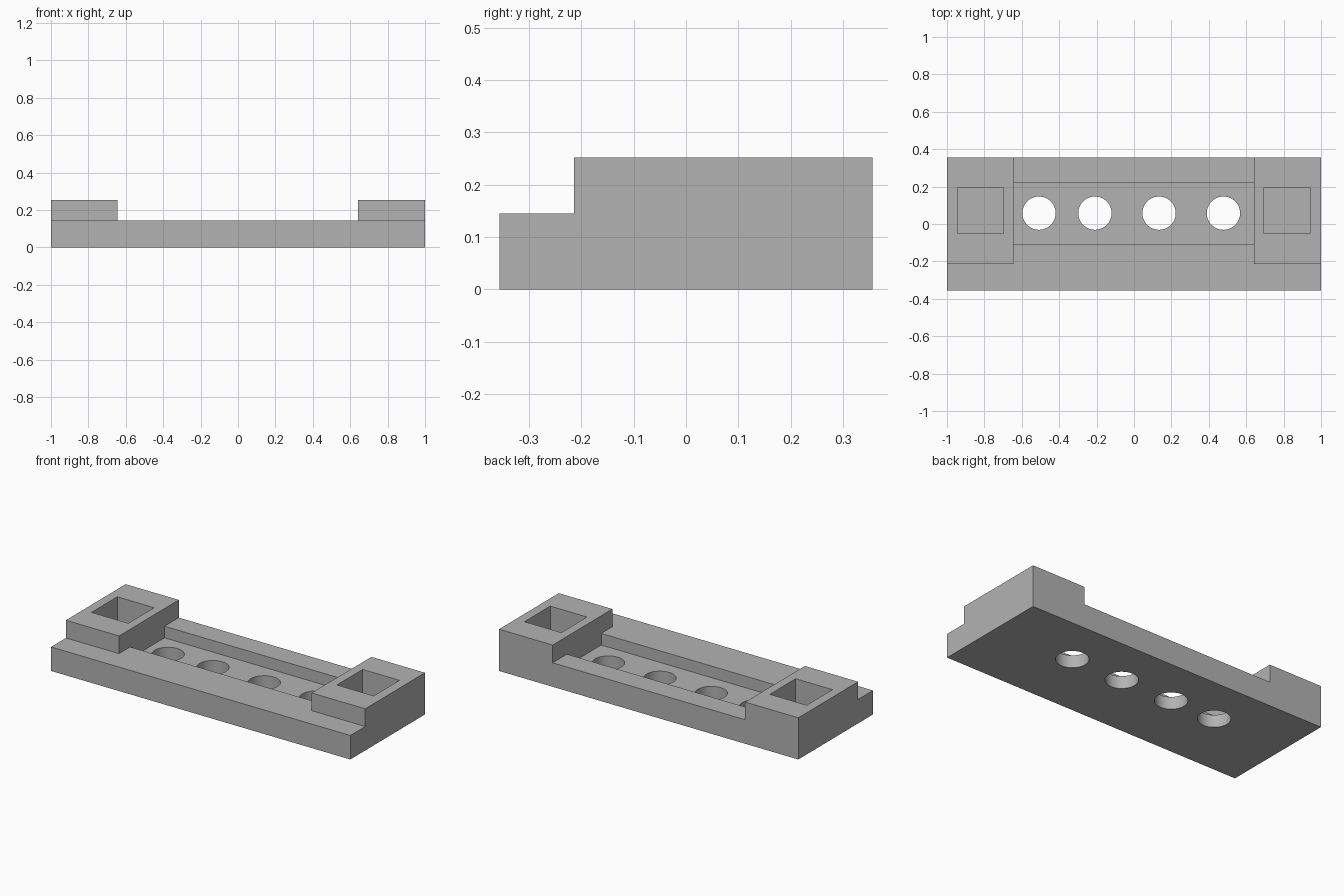
import bpy
import bmesh
import math

if "Cube" in bpy.data.objects:
    bpy.data.objects.remove(bpy.data.objects["Cube"], do_unlink=True)

# Main sizes
HALF_Y = 0.356
STEP_Y = -0.214
DECK_Z = 0.145
TOP_Z = 0.252
FLOOR_Z = 0.075
MID_L, MID_R = -0.645, 0.642

grey = bpy.data.materials.new("plain grey")
grey.use_nodes = True
colour = (0.45, 0.45, 0.45, 1)
grey.diffuse_color = colour
grey.node_tree.nodes["Principled BSDF"].inputs["Base Color"].default_value = colour


def extrude_x(name, profile, x0, x1):
    """Extrude a (y, z) outline along x."""
    bm = bmesh.new()
    face = bm.faces.new([bm.verts.new((x0, y, z)) for y, z in profile])
    moved = bmesh.ops.extrude_face_region(bm, geom=[face])["geom"]
    verts = [v for v in moved if isinstance(v, bmesh.types.BMVert)]
    bmesh.ops.translate(bm, verts=verts, vec=(x1 - x0, 0, 0))
    bmesh.ops.recalc_face_normals(bm, faces=bm.faces)
    mesh = bpy.data.meshes.new(name)
    bm.to_mesh(mesh)
    bm.free()
    mesh.materials.append(grey)
    obj = bpy.data.objects.new(name, mesh)
    bpy.context.collection.objects.link(obj)
    return obj


def cut(target, cutter):
    """Subtract the cutter, then discard it."""
    cutter.hide_render = True
    mod = target.modifiers.new("cut", 'BOOLEAN')
    mod.operation = 'DIFFERENCE'
    mod.solver = 'EXACT'
    mod.object = cutter
    bpy.context.view_layer.objects.active = target
    bpy.ops.object.modifier_apply(modifier=mod.name)
    bpy.data.objects.remove(cutter, do_unlink=True)


# Stepped body
body = extrude_x("mounting_base", [
    (-HALF_Y, 0), (HALF_Y, 0), (HALF_Y, TOP_Z),
    (STEP_Y, TOP_Z), (STEP_Y, DECK_Z), (-HALF_Y, DECK_Z)], -1, 1)

# Middle gap between the end blocks, with the sunken channel below it
cut(body, extrude_x("gap_cutter", [
    (STEP_Y - 0.05, DECK_Z), (-0.108, DECK_Z), (-0.108, FLOOR_Z),
    (0.22, FLOOR_Z), (0.22, DECK_Z), (0.5, DECK_Z),
    (0.5, 0.4), (STEP_Y - 0.05, 0.4)], MID_L, MID_R))

# Square pockets in the end blocks
for x0, x1 in ((-0.944, -0.698), (0.696, 0.942)):
    cut(body, extrude_x("pocket_cutter", [
        (-0.05, FLOOR_Z), (0.196, FLOOR_Z), (0.196, 0.4), (-0.05, 0.4)], x0, x1))

# Round through holes in the channel floor
for x in (-0.508, -0.209, 0.134, 0.478):
    bpy.ops.mesh.primitive_cylinder_add(
        vertices=64, radius=0.089, depth=0.4, location=(x, 0.058, 0))
    cut(body, bpy.context.object)

# One material throughout, smooth hole walls with sharp edges
body.data.materials.clear()
body.data.materials.append(grey)
for poly in body.data.polygons:
    poly.material_index = 0
bpy.ops.object.select_all(action='DESELECT')
body.select_set(True)
bpy.context.view_layer.objects.active = body
bpy.ops.object.shade_smooth_by_angle(angle=math.radians(30))
